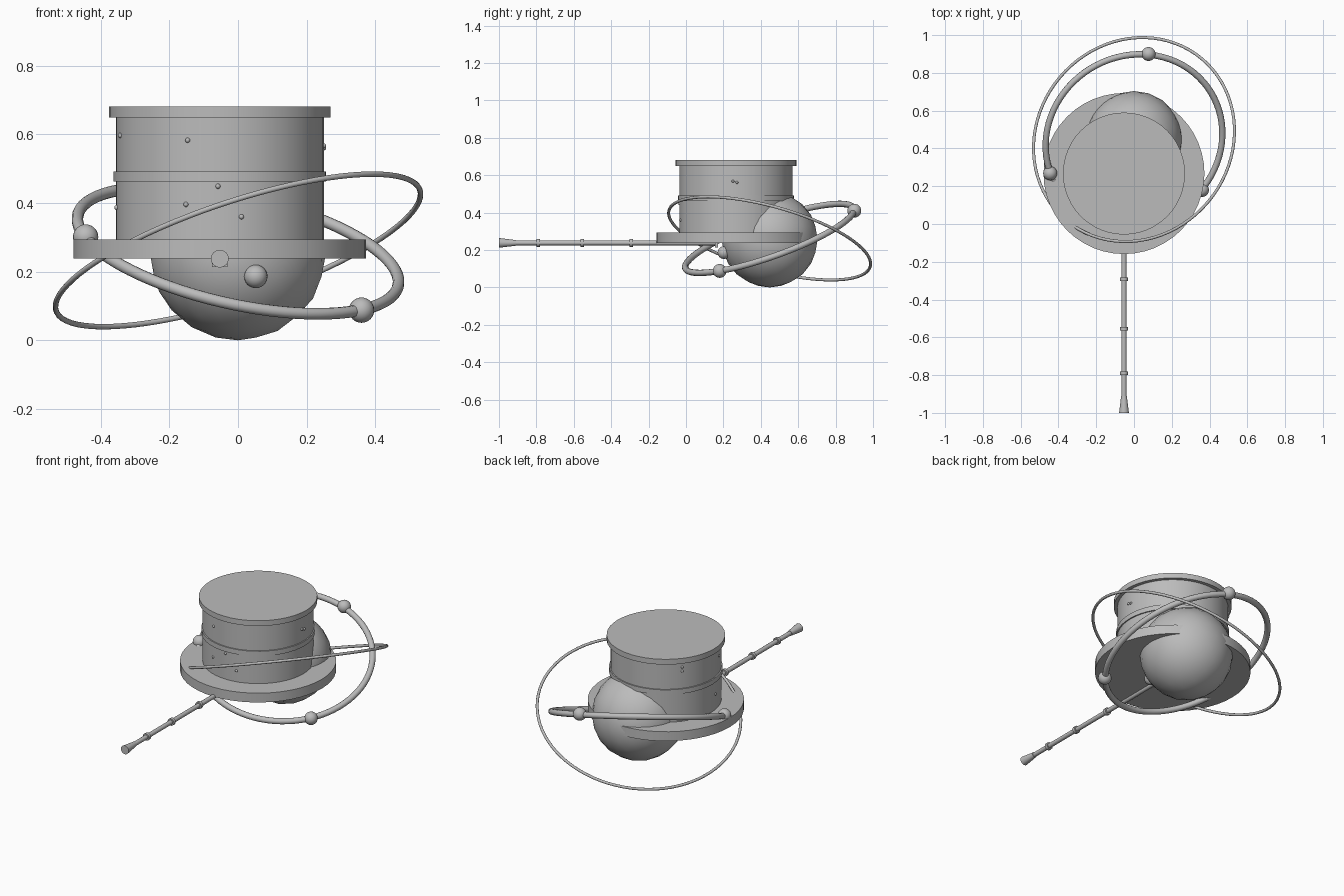
import bpy, math
from mathutils import Vector

cube = bpy.data.objects.get("Cube")
if cube:
    bpy.data.objects.remove(cube, do_unlink=True)

GREY = (0.5, 0.5, 0.5, 1)
grey = bpy.data.materials.new("plain grey")
grey.use_nodes = True
grey.diffuse_color = GREY
grey.node_tree.nodes["Principled BSDF"].inputs["Base Color"].default_value = GREY


def finish(name):
    ob = bpy.context.object
    ob.name = name
    ob.data.materials.append(grey)
    bpy.ops.object.shade_smooth_by_angle(angle=math.radians(35))
    return ob


def disc(name, x, y, z0, z1, r, sides=48):
    bpy.ops.mesh.primitive_cylinder_add(vertices=sides, radius=r, depth=z1 - z0,
                                        location=(x, y, (z0 + z1) / 2))
    return finish(name)


def rod(name, y0, y1, r0, r1):
    """Tapered bar along y on the wand axis, r0 at y0 and r1 at y1."""
    bpy.ops.mesh.primitive_cone_add(vertices=16, radius1=r0, radius2=r1, depth=y1 - y0,
                                    location=(HAT_X, (y0 + y1) / 2, WAND_Z),
                                    rotation=(-math.pi / 2, 0, 0))
    return finish(name)


def ball(name, pos, r, segments=20, rings=12):
    bpy.ops.mesh.primitive_uv_sphere_add(segments=segments, ring_count=rings,
                                         radius=r, location=pos)
    return finish(name)


def hoop(name, normal, radius, tube):
    turn = Vector(normal).to_track_quat('Z', 'Y').to_euler()
    bpy.ops.mesh.primitive_torus_add(major_radius=radius, minor_radius=tube,
                                     major_segments=80, minor_segments=12,
                                     location=CENTRE, rotation=turn)
    return finish(name)


CENTRE = Vector((0, 0.447, 0.262))
HAT_X, HAT_Y = -0.053, 0.267
WAND_Z = 0.238

# Round head and nose
bpy.ops.mesh.primitive_ico_sphere_add(subdivisions=3, radius=0.257,
                                      location=(0, 0.447, 0.257))
finish("head")
ball("nose", (0.052, 0.203, 0.186), 0.034)

# Top hat
for part, z0, z1, r in (("hat_brim", 0.238, 0.294, 0.426),
                        ("hat_crown", 0.28, 0.66, 0.303),
                        ("hat_band", 0.463, 0.492, 0.31),
                        ("hat_top", 0.65, 0.682, 0.323)):
    disc(part, HAT_X, HAT_Y, z0, z1, r)

# Studs on the crown: angle around the hat in degrees, height
for i, (angle, z) in enumerate(((252, 0.583), (251, 0.396), (269, 0.449), (282, 0.36),
                                (188, 0.387), (197, 0.597), (142, 0.62), (142, 0.595),
                                (-3, 0.567), (1, 0.561))):
    a = math.radians(angle)
    ball(f"stud_{i + 1}", (HAT_X + 0.303 * math.cos(a), HAT_Y + 0.303 * math.sin(a), z),
         0.0075, 10, 6)

# Wand with flared tip, collars and a mount under the brim
rod("wand_shaft", -0.95, 0.16, 0.013, 0.013)
rod("wand_tip", -1.0, -0.91, 0.026, 0.015)
for i, y in enumerate((-0.79, -0.555, -0.293)):
    rod(f"wand_collar_{i + 1}", y - 0.009, y + 0.009, 0.021, 0.021)
bpy.ops.mesh.primitive_cube_add(size=1, location=(HAT_X, 0.162, WAND_Z))
bpy.context.object.scale = (0.046, 0.016, 0.048)
finish("wand_mount")

# Tilted orbiting hoops
hoop("thick_hoop", (0.204, -0.328, 0.922), 0.478, 0.017)
hoop("thin_hoop", (-0.305, 0.256, 0.918), 0.5586, 0.008)

# Beads on the thick hoop
for i, pos in enumerate(((-0.444, 0.268, 0.301), (0.077, 0.9, 0.41), (0.36, 0.18, 0.088))):
    ball(f"hoop_bead_{i + 1}", pos, 0.037)
